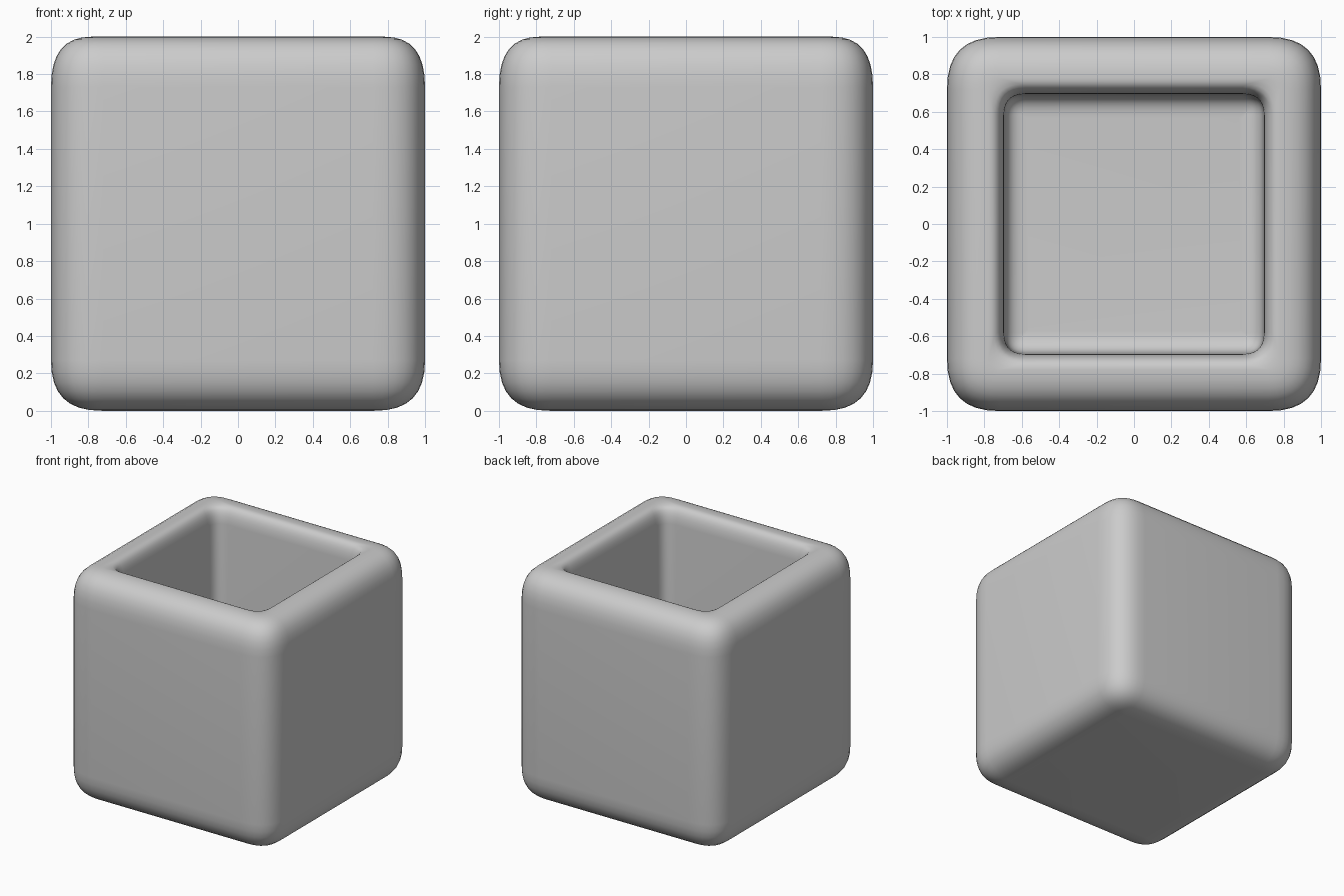
import bpy, bmesh

if "Cube" in bpy.data.objects:
    bpy.data.objects.remove(bpy.data.objects["Cube"])

N = 8  # steps in every rounded corner


def soft(p0, corner, p1, k=0.68):
    """Soft rounded corner from p0 to p1 pulled towards the corner point."""
    a = [p0[i] + (corner[i] - p0[i]) * k for i in (0, 1)]
    b = [p1[i] + (corner[i] - p1[i]) * k for i in (0, 1)]
    out = []
    for s in range(N + 1):
        t = s / N
        u = 1 - t
        out.append(tuple(u**3 * p0[i] + 3 * u * u * t * a[i] + 3 * u * t * t * b[i] + t**3 * p1[i]
                         for i in (0, 1)))
    return out


def ring(bm, half, z, ext):
    """Square loop with rounded corners."""
    pts = soft((half, half - ext), (half, half), (half - ext, half))
    verts = []
    for _ in range(4):
        verts += [bm.verts.new((x, y, z)) for x, y in pts]
        pts = [(-y, x) for x, y in pts]
    return verts


# Wall profile (half width, height): outside, rim, then cavity
outer = soft((0.73, 0), (1, 0), (1, 0.27)) + soft((1, 1.73), (1, 2), (0.78, 2))
inner = soft((0.78, 2), (0.705, 2), (0.695, 1.86))[1:] + soft((0.69, 0.42), (0.69, 0.3), (0.57, 0.3))

bm = bmesh.new()
rings = [ring(bm, h, z, max(h - 0.72, 0.01)) for h, z in outer]
rings += [ring(bm, h, z, max(h - 0.58 if h < 0.74 else 0.16 - (h - 0.74) * 2.5, 0.01))
          for h, z in inner]
for a, b in zip(rings, rings[1:]):
    n = len(a)
    for i in range(n):
        j = (i + 1) % n
        bm.faces.new((a[i], a[j], b[j], b[i]))
bm.faces.new(rings[0][::-1])   # underside
bm.faces.new(rings[-1])        # cavity floor
bmesh.ops.recalc_face_normals(bm, faces=bm.faces)

mesh = bpy.data.meshes.new("square_pot")
bm.to_mesh(mesh)
bm.free()
pot = bpy.data.objects.new("square_pot", mesh)
bpy.context.collection.objects.link(pot)
bpy.context.view_layer.objects.active = pot
pot.select_set(True)
bpy.ops.object.shade_smooth_by_angle(angle=1.0)
